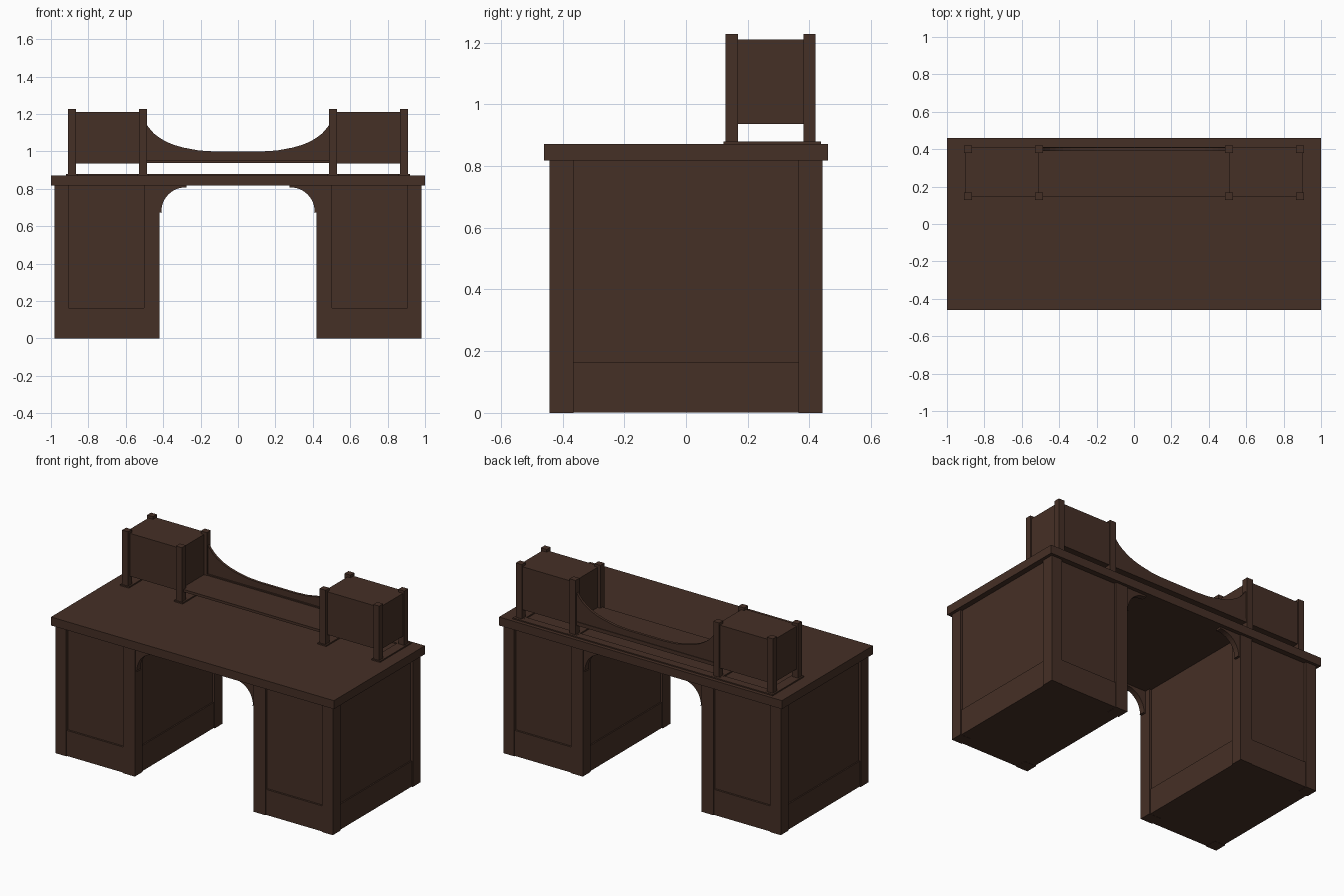
import bpy, bmesh, math

if "Cube" in bpy.data.objects:
    bpy.data.objects.remove(bpy.data.objects["Cube"])

wood = bpy.data.materials.new("dark brown wood")
wood.diffuse_color = (0.060, 0.029, 0.019, 1)
wood.use_nodes = True
wood.node_tree.nodes["Principled BSDF"].inputs["Base Color"].default_value = wood.diffuse_color


def finish(name, bm):
    bmesh.ops.recalc_face_normals(bm, faces=bm.faces)
    me = bpy.data.meshes.new(name)
    bm.to_mesh(me)
    bm.free()
    me.materials.append(wood)
    ob = bpy.data.objects.new(name, me)
    bpy.context.collection.objects.link(ob)
    return ob


def box(name, x, y, z):
    """Box from (min, max) ranges."""
    bm = bmesh.new()
    bmesh.ops.create_cube(bm, size=1)
    for v in bm.verts:
        v.co = [(r[0] + r[1]) / 2 + c * abs(r[1] - r[0]) for r, c in zip((x, y, z), v.co)]
    return finish(name, bm)


def plate(name, pts, y0, y1):
    """Outline in x, z extruded along y."""
    bm = bmesh.new()
    f = bm.faces.new([bm.verts.new((x, y0, z)) for x, z in pts])
    new = bmesh.ops.extrude_face_region(bm, geom=[f])["geom"]
    bmesh.ops.translate(bm, vec=(0, y1 - y0, 0),
                        verts=[g for g in new if isinstance(g, bmesh.types.BMVert)])
    return finish(name, bm)


# Desktop
box("desktop", (-1, 1), (-0.46, 0.46), (0.818, 0.872))

for s, side in ((-1, "left"), (1, "right")):
    def rx(a, b):
        return (min(s * a, s * b), max(s * a, s * b))

    # Pedestal: recessed panels, bottom rail, corner posts
    box(side + "_pedestal_panels", rx(0.435, 0.965), (-0.425, 0.425), (0.002, 0.82))
    box(side + "_pedestal_bottom_rail", rx(0.427, 0.973), (-0.437, 0.437), (0.001, 0.164))
    for t, end in ((-1, "front"), (1, "back")):
        ry = tuple(sorted((t * 0.365, t * 0.442)))
        box(f"{side}_{end}_outer_post", rx(0.905, 0.98), ry, (0, 0.82))
        box(f"{side}_{end}_inner_post", rx(0.42, 0.503), ry, (0, 0.82))

        # Curved bracket in the kneehole corner
        arc = [(s * (0.28 + 0.13 * math.cos(a)), 0.678 + 0.13 * math.sin(a))
               for a in [i * math.pi / 24 for i in range(13)]]
        pts = ([(s * 0.425, 0.82), (s * 0.425, 0.674), (s * 0.405, 0.674)] + arc
               + [(s * 0.275, 0.806), (s * 0.275, 0.82)])
        by = tuple(sorted((t * 0.40, t * 0.435)))
        plate(f"{side}_{end}_bracket", pts, *by)

    # Small raised cabinet with four posts on runners
    box(side + "_upper_cabinet", rx(0.507, 0.90), (0.147, 0.412), (0.936, 1.21))
    for xc in (0.508, 0.888):
        box(f"{side}_runner", rx(xc - 0.031, xc + 0.031), (0.122, 0.434), (0.87, 0.880))
        for yc in (0.148, 0.40):
            box(f"{side}_cabinet_post", rx(xc - 0.021, xc + 0.021),
                (yc - 0.02, yc + 0.02), (0.875, 1.227))

# Back base strip, shelf and shelf rail between the cabinets
box("back_base_strip", (-0.919, 0.919), (0.385, 0.437), (0.87, 0.879))
box("centre_shelf", (-0.508, 0.508), (0.147, 0.40), (0.937, 0.953))
box("shelf_back_rail", (-0.508, 0.508), (0.383, 0.412), (0.937, 0.960))

# Curved back panel: flat middle, sweeping up to the cabinets
half = [(0.13, 1.0), (0.21, 1.005), (0.29, 1.02), (0.34, 1.034), (0.38, 1.05),
        (0.42, 1.073), (0.45, 1.096), (0.475, 1.125), (0.49, 1.146), (0.507, 1.17)]
outline = [(-0.507, 0.94), (0.507, 0.94)] + half[::-1] + [(-x, z) for x, z in half]
plate("curved_back_panel", outline, 0.391, 0.408)
